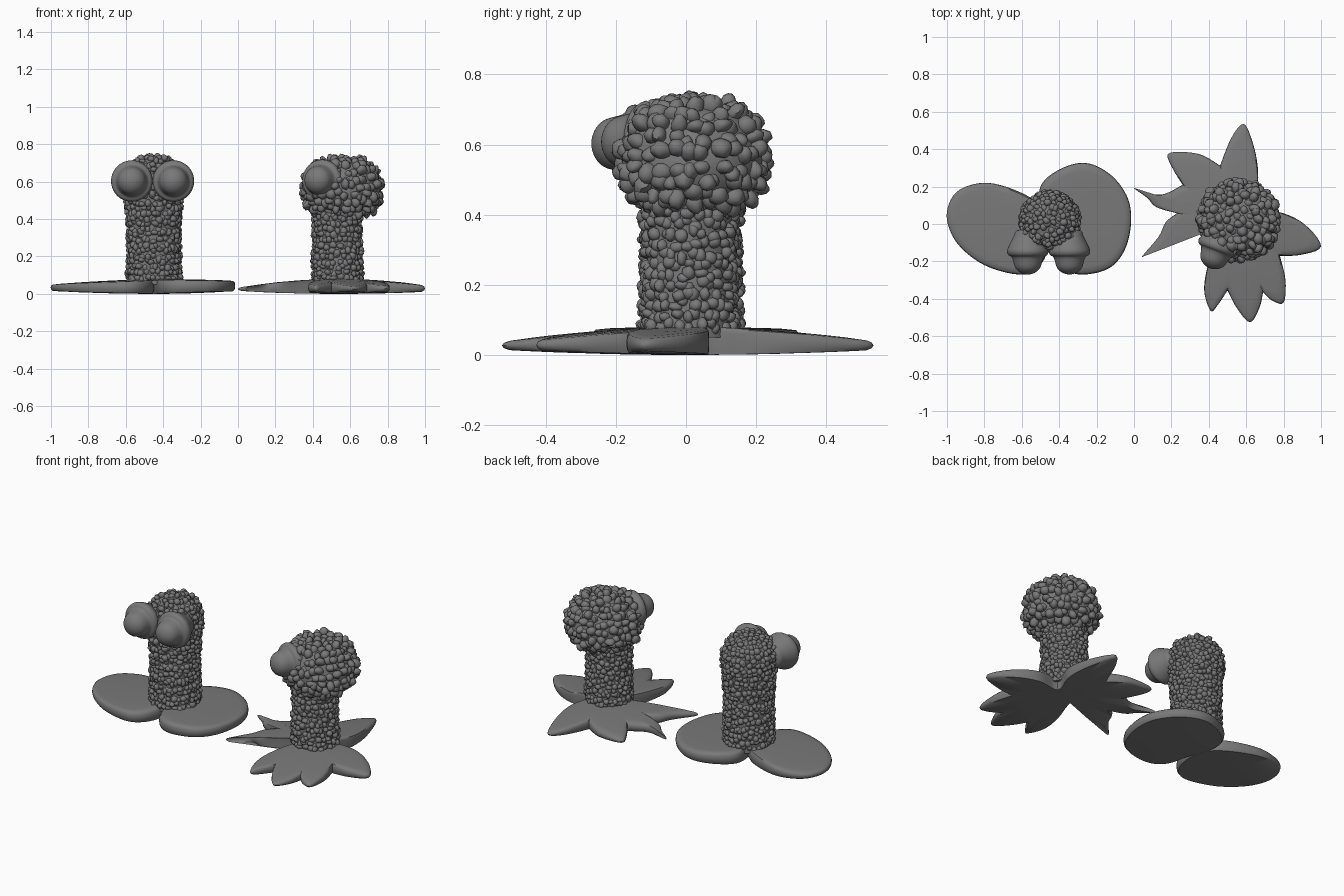
import bpy, math, random
from mathutils import Vector, Matrix
import bmesh

if "Cube" in bpy.data.objects:
    bpy.data.objects.remove(bpy.data.objects["Cube"])

random.seed(4)
bm = bmesh.new()
bmesh.ops.create_icosphere(bm, subdivisions=2, radius=1)
BALL_V = [v.co.copy() for v in bm.verts]
BALL_F = [[v.index for v in f.verts] for f in bm.faces]
bm.free()

# Dark grey clay
clay = bpy.data.materials.new("dark_grey")
clay.diffuse_color = (.19, .19, .19, 1)
clay.use_nodes = True
clay.node_tree.nodes["Principled BSDF"].inputs["Base Color"].default_value = clay.diffuse_color


def make(name, verts, faces, angle=50):
    me = bpy.data.meshes.new(name)
    me.from_pydata([tuple(v) for v in verts], [], faces)
    b = bmesh.new()
    b.from_mesh(me)
    bmesh.ops.recalc_face_normals(b, faces=b.faces)
    b.to_mesh(me)
    b.free()
    me.materials.append(clay)
    ob = bpy.data.objects.new(name, me)
    bpy.context.collection.objects.link(ob)
    bpy.context.view_layer.objects.active = ob
    for o in bpy.context.selected_objects:
        o.select_set(False)
    ob.select_set(True)
    bpy.ops.object.shade_smooth_by_angle(angle=math.radians(angle))
    return ob


def spline(pts, n, closed):
    """Catmull-Rom through the points."""
    p = [Vector(q) for q in pts]
    k = len(p)
    get = (lambda i: p[i % k]) if closed else (lambda i: p[min(max(i, 0), k - 1)])
    out = []
    for i in range(k if closed else k - 1):
        a, b, c, d = get(i - 1), get(i), get(i + 1), get(i + 2)
        for j in range(n):
            t = j / n
            out.append(0.5 * (2 * b + (c - a) * t + (2 * a - 5 * b + 4 * c - d) * t * t
                              + (3 * b - a - 3 * c + d) * t ** 3))
    return out if closed else out + [p[-1]]


def lathe(name, profile, mat, seg=40):
    verts, faces = [], []
    for r, z in profile:
        for s in range(seg):
            a = math.tau * s / seg
            verts.append(mat @ Vector((max(r, 0.0005) * math.cos(a), max(r, 0.0005) * math.sin(a), z)))
    rows = len(profile)
    for i in range(rows - 1):
        for s in range(seg):
            t = (s + 1) % seg
            faces.append((i * seg + s, i * seg + t, (i + 1) * seg + t, (i + 1) * seg + s))
    faces += [tuple(range(seg)), tuple(range((rows - 1) * seg, rows * seg))]
    return make(name, verts, faces)


def knobs(name, profile, cx, cy, gap, size, out):
    """Scatter lumpy knobs in staggered rows over a lathed surface."""
    verts, faces, travelled = [], [], 0
    for (r0, z0), (r1, z1) in zip(profile, profile[1:]):
        travelled += math.hypot(r1 - r0, z1 - z0)
        if travelled < gap:
            continue
        travelled -= gap
        normal = Vector((z1 - z0, 0, r0 - r1)).normalized()
        count = max(1, round(math.tau * r1 / gap))
        phase = random.random()
        for k in range(count):
            a = math.tau * (k + phase + random.uniform(-.35, .35)) / count
            rot = Matrix.Rotation(a, 3, 'Z')
            n = rot @ normal
            pos = rot @ Vector((r1, 0, z1 + random.uniform(-.35, .35) * gap))
            pos += Vector((cx, cy, 0)) + n * random.uniform(-.4, .2) * out
            n = (n + Vector([random.uniform(-.4, .4) for _ in range(3)])).normalized()
            q = n.to_track_quat('Z', 'Y')
            w, h = size * random.uniform(.75, 1.2), size * random.uniform(.75, 1.2)
            base = len(verts)
            verts += [pos + q @ Vector((v.x * w, v.y * h, v.z * out)) * random.uniform(.84, 1.06)
                      for v in BALL_V]
            faces += [[i + base for i in f] for f in BALL_F]
    return make(name, verts, faces, 60)


def foot(name, outline, centre, axis, reach, high, low, n=5):
    """Thin pad that slopes down away from the body axis, with a rounded rim."""
    ring, c, ax = spline(outline, n, True), Vector(centre), Vector(axis)
    m = len(ring)

    def level(p, f):
        d = min((p - ax).length / reach, 1)
        bot = 0.016 * d ** 2
        up = high - (high - low) * d ** 1.6
        return bot + (up - bot) * f

    verts, faces = [], []
    for s, f in ((.01, 0), (.5, 0), (.96, 0), (.99, .2), (1, .5), (.99, .8), (.96, .96),
                 (.85, 1), (.6, 1), (.3, 1), (.01, 1)):
        for p in ring:
            q = c + (p - c) * s
            verts.append((q.x, q.y, level(q, f)))
    for i in range(10):
        for s in range(m):
            t = (s + 1) % m
            faces.append((i * m + s, i * m + t, (i + 1) * m + t, (i + 1) * m + s))
    faces += [tuple(range(m)), tuple(range(10 * m, 11 * m))]
    return make(name, verts, faces)


# Bulging eyes: wide socket with a smaller ball in front
EYE = [(0, -.12), (.06, -.11), (.075, -.08), (.095, -.04), (.109, -.01), (.11, .008), (.102, .022),
       (.088, .03), (.08, .045), (.075, .065), (.066, .09), (.047, .11), (.022, .122), (0, .125)]


def eye(name, loc, direction):
    q = Vector(direction).to_track_quat('Z', 'Y')
    lathe(name, spline(EYE, 3, False), Matrix.Translation(loc) @ q.to_matrix().to_4x4())


eye("tall_left_eye", (-.568, -.145, .603), (0, -1, 0))
eye("tall_right_eye", (-.345, -.145, .603), (0, -1, 0))
eye("round_head_eye", (.45, -.12, .607), (-.36, -.93, .03))

# Tall knobbly body with a domed top
tall = spline([(.138, .05), (.135, .2), (.133, .35), (.142, .47), (.151, .58), (.137, .66),
               (.09, .71), (.045, .726), (0, .729)], 14, False)
lathe("tall_body", tall, Matrix.Translation((-.45, .015, 0)))
knobs("tall_body_knobs", tall, -.45, .015, .029, .019, .02)

# Stalk and bushy head of the second figure
stalk = spline([(.127, .05), (.123, .2), (.121, .32), (.123, .44)], 20, False)
lathe("stalk", stalk, Matrix.Translation((.53, .01, 0)))
knobs("stalk_knobs", stalk, .53, .01, .029, .019, .02)
head = spline([(.0, .43), (.11, .435), (.172, .465), (.202, .53), (.194, .6), (.163, .665),
               (.1, .706), (0, .714)], 14, False)
lathe("bushy_head", head, Matrix.Translation((.558, .02, 0)))
knobs("bushy_head_knobs", head, .558, .02, .042, .027, .034)

# Rounded feet under the tall body
foot("round_foot_left", [(-.62, -.27), (-.8, -.22), (-.94, -.11), (-1, .02), (-.98, .13), (-.91, .195),
     (-.78, .22), (-.62, .175), (-.5, .1), (-.45, 0), (-.46, -.14), (-.52, -.24)],
     (-.72, -.02), (-.45, 0), .55, .078, .05)
foot("round_foot_right", [(-.26, -.27), (-.13, -.235), (-.05, -.14), (-.016, 0), (-.03, .13), (-.1, .24),
     (-.2, .31), (-.3, .325), (-.42, .28), (-.5, .2), (-.5, .08), (-.45, -.05), (-.42, -.18), (-.36, -.25)],
     (-.26, .02), (-.45, 0), .45, .08, .07)

# Leafy foot with pointed lobes
foot("leaf_foot", [(.66, .2), (.66, .32), (.63, .45), (.585, .535), (.52, .46), (.46, .312), (.46, .312),
     (.36, .37), (.25, .385), (.18, .37), (.21, .29), (.26, .21), (.26, .21), (.16, .16), (.07, .165),
     (0, .192), (.07, .14), (.12, .09), (.23, .057), (.23, .057), (.17, .01), (.13, -.07), (.04, -.178),
     (.14, -.095), (.22, -.1), (.33, -.055), (.45, -.01), (.45, -.06), (.4, -.2), (.375, -.35),
     (.41, -.465), (.45, -.43), (.5, -.355), (.5, -.355), (.55, -.45), (.62, -.525), (.67, -.45),
     (.69, -.365), (.69, -.365), (.74, -.41), (.8, -.42), (.81, -.3), (.78, -.17), (.78, -.17),
     (.89, -.165), (1, -.12), (.91, .0), (.77, .065), (.62, .06)],
     (.55, .02), (.54, .01), .56, .082, .036, 5)
